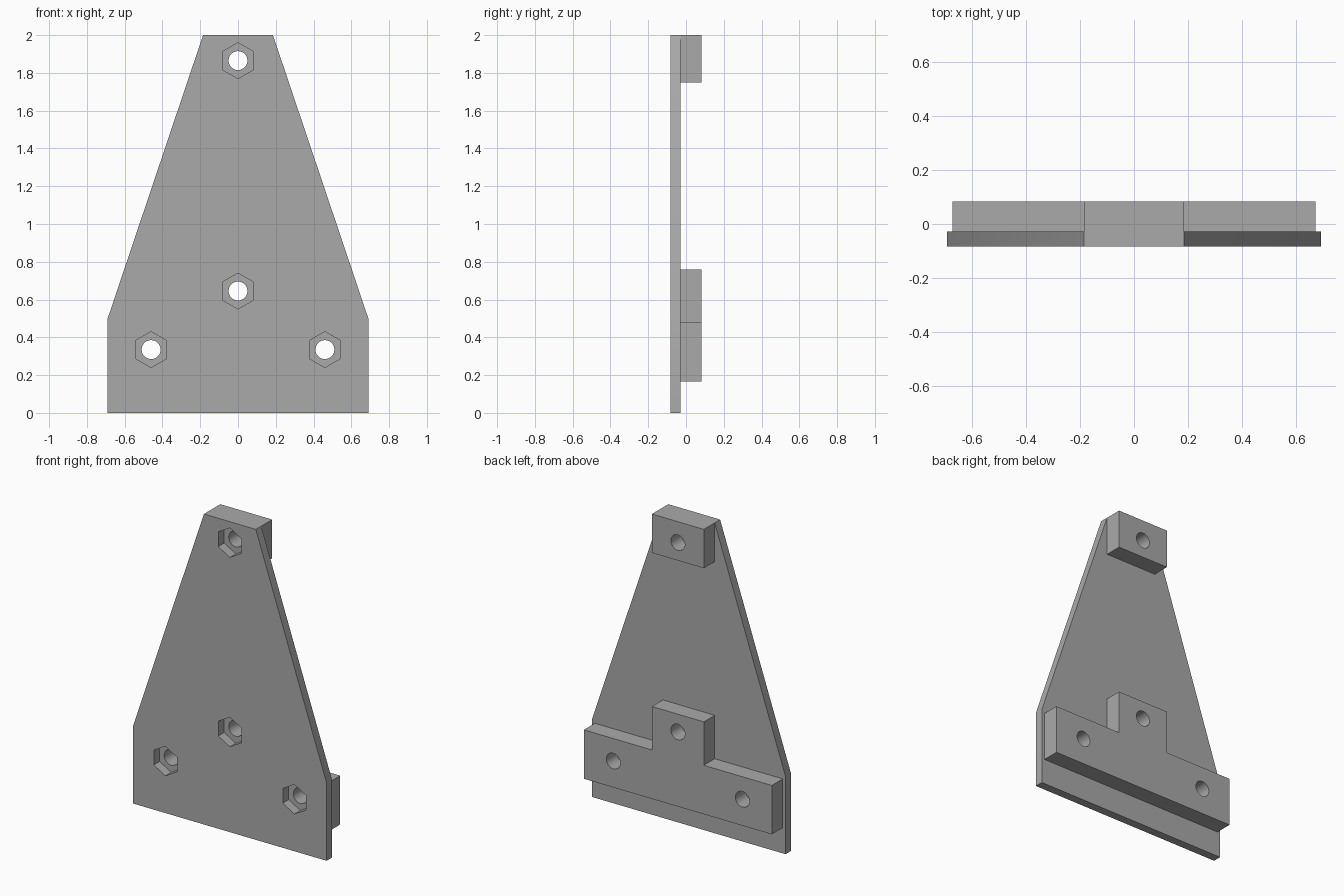
import bpy
import bmesh
from math import sin, cos, tau

cube = bpy.data.objects.get("Cube")
if cube:
    bpy.data.objects.remove(cube, do_unlink=True)

FRONT, SEAM, BACK = -0.083, -0.028, 0.083
POCKET_FLOOR = FRONT + 0.06
BOLTS = [(0, 1.865), (0, 0.645), (-0.46, 0.335), (0.46, 0.335)]

grey = bpy.data.materials.new("plain grey")
grey.use_nodes = True
color = (0.4, 0.4, 0.4, 1)
grey.diffuse_color = color
grey.node_tree.nodes["Principled BSDF"].inputs["Base Color"].default_value = color


def prisms(name, outlines, y0, y1):
    """Extrude one or more x-z outlines from y0 to y1 into one object."""
    bm = bmesh.new()
    for outline in outlines:
        face = bm.faces.new([bm.verts.new((x, y0, z)) for x, z in outline])
        new = bmesh.ops.extrude_face_region(bm, geom=[face])["geom"]
        verts = [v for v in new if isinstance(v, bmesh.types.BMVert)]
        bmesh.ops.translate(bm, verts=verts, vec=(0, y1 - y0, 0))
    bmesh.ops.recalc_face_normals(bm, faces=bm.faces)
    mesh = bpy.data.meshes.new(name)
    bm.to_mesh(mesh)
    bm.free()
    mesh.materials.append(grey)
    obj = bpy.data.objects.new(name, mesh)
    bpy.context.collection.objects.link(obj)
    return obj


def mirrored(half):
    """Complete a right-hand half outline across x = 0."""
    return half + [(-x, z) for x, z in reversed(half)]


def ring(center, radius, sides):
    """Regular polygon with a corner pointing up."""
    return [(center[0] + radius * sin(tau * i / sides),
             center[1] + radius * cos(tau * i / sides)) for i in range(sides)]


def combine(target, tool, operation):
    """Apply a boolean and discard the tool object."""
    tool.hide_render = True
    mod = target.modifiers.new(operation.title(), "BOOLEAN")
    mod.operation = operation
    mod.solver = "EXACT"
    mod.object = tool
    bpy.context.view_layer.objects.active = target
    bpy.ops.object.modifier_apply(modifier=mod.name)
    bpy.data.objects.remove(tool, do_unlink=True)


# Tapered mounting plate
plate = prisms("mounting_plate",
               [mirrored([(0.69, 0), (0.69, 0.5), (0.185, 2)])], FRONT, SEAM)

# Raised blocks on the back, sunk slightly into the plate before merging
top_block = mirrored([(0.185, 1.75), (0.185, 2)])
tee_block = mirrored([(0.67, 0.165), (0.67, 0.48), (0.185, 0.48), (0.185, 0.76)])
combine(plate, prisms("back_blocks", [top_block, tee_block], SEAM - 0.02, BACK), "UNION")

# Hexagonal nut pockets in the front, then round bolt holes right through
pockets = prisms("nut_pockets", [ring(c, 0.095, 6) for c in BOLTS],
                 FRONT - 0.1, POCKET_FLOOR)
combine(plate, pockets, "DIFFERENCE")
bores = prisms("bolt_holes", [ring(c, 0.05, 40) for c in BOLTS],
               FRONT - 0.1, BACK + 0.1)
combine(plate, bores, "DIFFERENCE")

# Smooth bores, crisp edges elsewhere
bpy.ops.object.select_all(action="DESELECT")
plate.select_set(True)
bpy.context.view_layer.objects.active = plate
bpy.ops.object.shade_smooth_by_angle()
